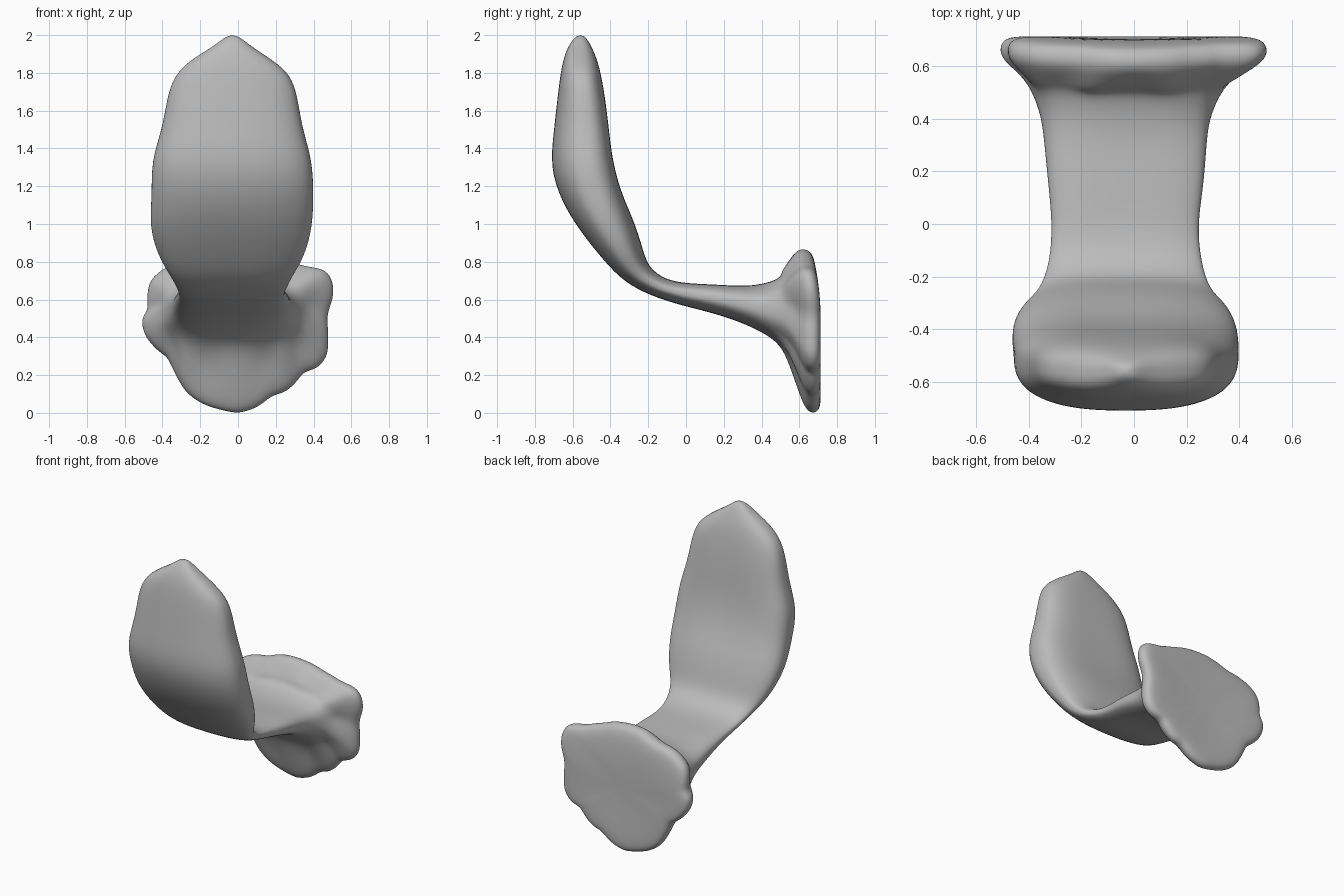
import bpy, bmesh, math
from mathutils import Vector

cube = bpy.data.objects.get("Cube")
if cube:
    bpy.data.objects.remove(cube, do_unlink=True)

SIDES = 64
ANGLES = [math.tau * i / SIDES for i in range(SIDES)]

grey = bpy.data.materials.new("plain_grey")
grey.use_nodes = True
tone = (0.5, 0.5, 0.5, 1)
grey.diffuse_color = tone
grey.node_tree.nodes["Principled BSDF"].inputs["Base Color"].default_value = tone

# Sections from tip to neck: inner y, inner z, outer y, outer z, right x, left x, hollow
SECTIONS = [
    (-.53, 1.99, -.59, 1.99, -.07, .01, 0),
    (-.50, 1.94, -.625, 1.94, -.13, .07, 0),
    (-.47, 1.87, -.65, 1.87, -.25, .18, 0),
    (-.44, 1.79, -.665, 1.79, -.335, .28, .01),
    (-.41, 1.68, -.68, 1.67, -.375, .315, .02),
    (-.38, 1.52, -.70, 1.49, -.40, .34, .03),
    (-.355, 1.37, -.72, 1.30, -.46, .395, .04),
    (-.32, 1.18, -.66, 1.12, -.455, .40, .03),
    (-.265, 1.02, -.56, .96, -.47, .395, .01),
    (-.23, .87, -.43, .80, -.425, .355, 0),
    (-.20, .77, -.33, .695, -.36, .29, 0),
    (-.11, .705, -.19, .62, -.32, .255, 0),
    (0, .695, -.01, .565, -.31, .24, .01),
    (.15, .69, .14, .53, -.325, .265, .01),
    (.30, .68, .29, .48, -.34, .275, .01),
    (.40, .68, .40, .43, -.35, .285, 0),
    (.50, .71, .50, .365, -.385, .33, 0),
]

def power(value, exponent):
    return math.copysign(abs(value) ** exponent, value)

def section_ring(yi, zi, yo, zo, x0, x1, hollow):
    """Rounded oblong section, dished a little on its inner face."""
    inner, outer = Vector((0, yi, zi)), Vector((0, yo, zo))
    mid, half = (inner + outer) / 2, (inner - outer) / 2
    ring = []
    for a in ANGLES:
        c, s = power(math.cos(a), .8), power(math.sin(a), .8)
        p = mid + half * s
        p.x = (x0 + x1) / 2 + (x1 - x0) / 2 * c
        if s > 0:
            p -= half.normalized() * hollow * s * (1 - c * c)
        ring.append(p)
    return ring

# Wavy outline of the end plate (x, z)
OUTLINE = [
    (.48, .42), (.47, .52), (.505, .6), (.51, .7), (.46, .765), (.35, .775),
    (.22, .82), (.05, .865), (-.1, .86), (-.22, .81), (-.38, .775), (-.465, .71),
    (-.485, .63), (-.475, .55), (-.52, .49), (-.49, .4), (-.43, .33), (-.37, .29),
    (-.33, .2), (-.27, .1), (-.18, .04), (-.1, .015), (0, -.005), (.1, .025),
    (.18, .09), (.25, .105), (.31, .16), (.35, .215), (.43, .235), (.475, .3),
]
HUB = Vector((0, .45))
polar = sorted((math.atan2(z - HUB.y, x) % math.tau, math.hypot(x, z - HUB.y)) for x, z in OUTLINE)
polar = [(polar[-1][0] - math.tau, polar[-1][1])] + polar + [(polar[0][0] + math.tau, polar[0][1])]

def rim_radius(a):
    for (a0, r0), (a1, r1) in zip(polar, polar[1:]):
        if a0 <= a <= a1:
            return r0 + (r1 - r0) * (a - a0) / (a1 - a0)

def plate_point(a, y, scale):
    r = rim_radius(a) * scale
    z = HUB.y + r * math.sin(a)
    return Vector((r * math.cos(a), y - .35 * max(0, z - .5) ** 2, z))

rings = [section_ring(*row) for row in SECTIONS]

# Flare from the neck out to the plate, with soft folds
neck = rings[-1]
for y, blend in ((.555, .3), (.595, .65), (.63, .93)):
    ring = []
    for a, n in zip(ANGLES, neck):
        p = n.lerp(plate_point(a, y, 1), blend)
        p.y = plate_point(a, y, 1).y + .012 * math.sin(9 * a) * (1 - blend)
        ring.append(p)
    rings.append(ring)

# Rounded rim and nearly flat back of the plate
for y, scale in ((.665, 1), (.695, .98), (.712, .92), (.714, .75), (.707, .45), (.703, .2)):
    rings.append([plate_point(a, y, scale) for a in ANGLES])

# Skin the rings and close both ends
bm = bmesh.new()
loops = [[bm.verts.new(p) for p in ring] for ring in rings]
for lower, upper in zip(loops, loops[1:]):
    for i in range(SIDES):
        j = (i + 1) % SIDES
        bm.faces.new((lower[i], lower[j], upper[j], upper[i]))
for loop, tip in ((loops[0], (-.03, -.56, 2.0)), (loops[-1], (0, .702, .45))):
    pole = bm.verts.new(tip)
    for i in range(SIDES):
        bm.faces.new((loop[i], loop[(i + 1) % SIDES], pole))
bmesh.ops.recalc_face_normals(bm, faces=bm.faces[:])
for face in bm.faces:
    face.smooth = True

mesh = bpy.data.meshes.new("curved_blade_and_plate")
bm.to_mesh(mesh)
bm.free()
mesh.materials.append(grey)
body = bpy.data.objects.new("curved_blade_and_plate", mesh)
bpy.context.collection.objects.link(body)
smooth = body.modifiers.new("Smooth", "SUBSURF")
smooth.levels = smooth.render_levels = 2
